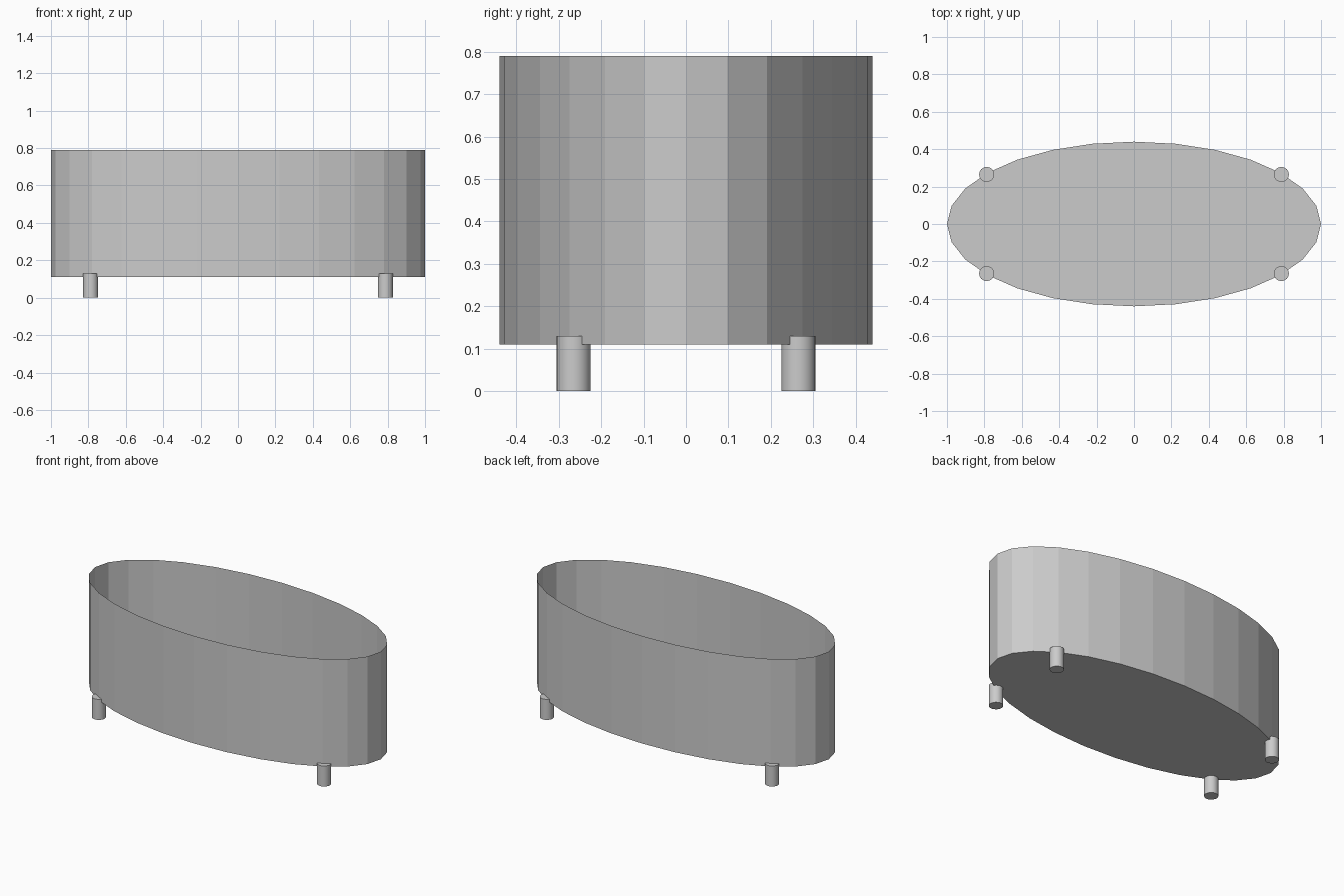
import bpy, bmesh, math

if "Cube" in bpy.data.objects:
    bpy.data.objects.remove(bpy.data.objects["Cube"])

SIDES, A, B = 28, 1.0, 0.44
Z0, Z1 = 0.11, 0.79


def finish(bm, name):
    mesh = bpy.data.meshes.new(name)
    bm.to_mesh(mesh)
    bm.free()
    ob = bpy.data.objects.new(name, mesh)
    bpy.context.collection.objects.link(ob)
    return ob


def ellipse(bm, z):
    angles = [2 * math.pi * i / SIDES for i in range(SIDES)]
    return bm.faces.new([bm.verts.new((A * math.cos(t), B * math.sin(t), z)) for t in angles])


# Tub: thin open elliptical wall with a flat floor
bm = bmesh.new()
floor = ellipse(bm, Z0)
ret = bmesh.ops.extrude_edge_only(bm, edges=list(floor.edges))
bmesh.ops.translate(bm, vec=(0, 0, Z1 - Z0),
                    verts=[v for v in ret["geom"] if isinstance(v, bmesh.types.BMVert)])
bmesh.ops.recalc_face_normals(bm, faces=bm.faces)
finish(bm, "tub")

# Floor panel: inset plate lying just above the floor
bm = bmesh.new()
face = ellipse(bm, Z0 + 0.006)
rim = bmesh.ops.inset_region(bm, faces=[face], thickness=0.14, use_even_offset=True)["faces"]
bmesh.ops.delete(bm, geom=rim, context='FACES')
finish(bm, "floor_panel")

# Legs: four short pegs under the rim, poking slightly into the tub
leg_mat = bpy.data.materials.new("leg_grey")
leg_mat.diffuse_color = (0.8, 0.8, 0.82, 1)
leg_mat.use_nodes = True
leg_mat.node_tree.nodes["Principled BSDF"].inputs["Base Color"].default_value = leg_mat.diffuse_color
for sx, side in ((-1, "left"), (1, "right")):
    for sy, end in ((-1, "front"), (1, "back")):
        bpy.ops.mesh.primitive_cylinder_add(vertices=32, radius=0.04, depth=0.13,
                                            location=(sx * 0.788, sy * 0.265, 0.065))
        leg = bpy.context.object
        leg.name = f"{end}_{side}_leg"
        leg.data.materials.append(leg_mat)
        bpy.ops.object.shade_smooth_by_angle(angle=math.radians(30))
